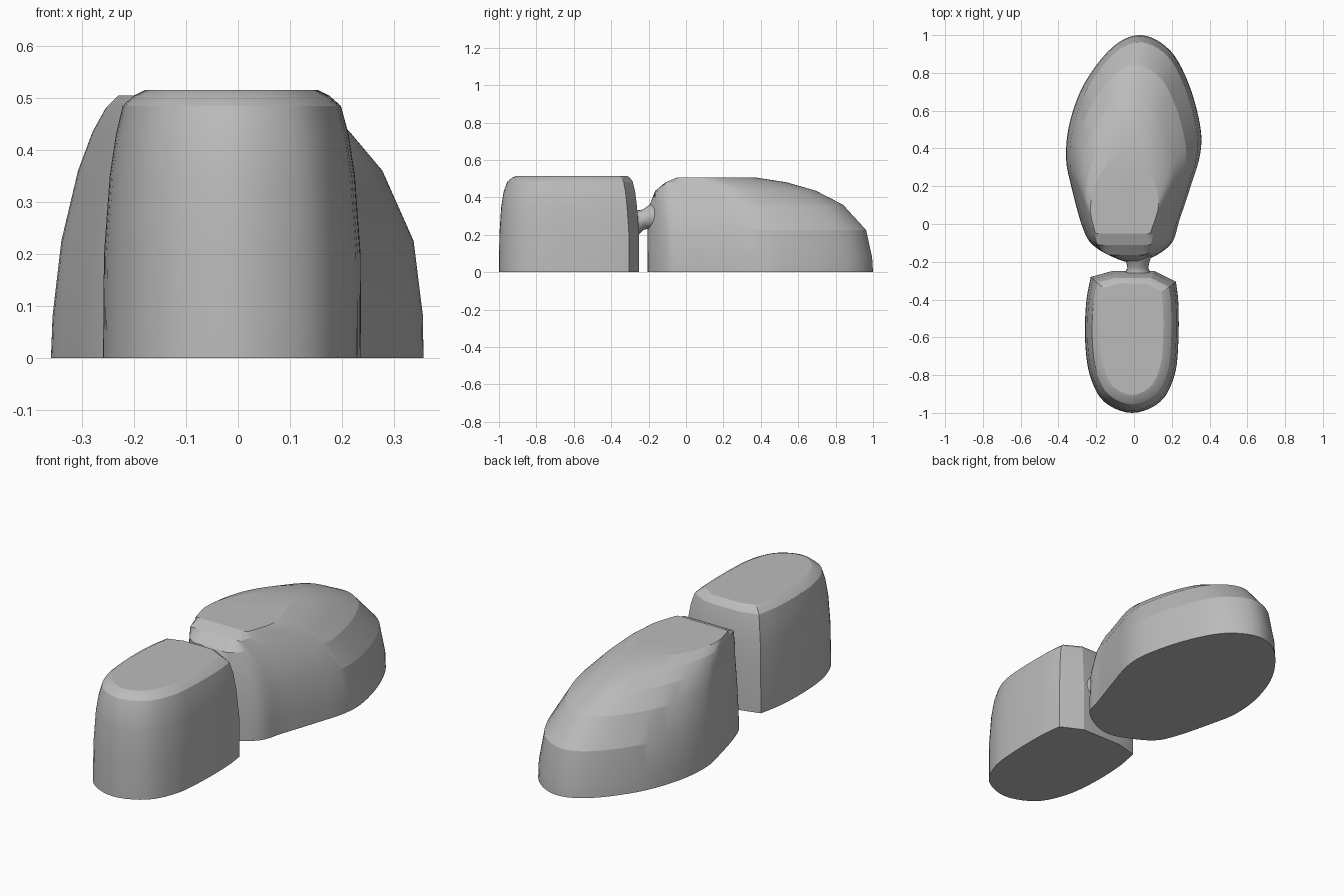
import bpy, bmesh, math
from mathutils import Vector

cube = bpy.data.objects.get("Cube")
if cube:
    bpy.data.objects.remove(cube, do_unlink=True)

grey = bpy.data.materials.new("plain grey")
grey.use_nodes = True
colour = (0.5, 0.5, 0.5, 1)
grey.diffuse_color = colour
grey.node_tree.nodes["Principled BSDF"].inputs["Base Color"].default_value = colour


def smooth_path(points, closed, steps=5):
    """Catmull-Rom curve through the points."""
    n = len(points)
    pick = (lambda i: Vector(points[i % n])) if closed else (
        lambda i: Vector(points[min(max(i, 0), n - 1)]))
    out = []
    for i in range(n if closed else n - 1):
        a, b, c, d = (pick(i + k) for k in (-1, 0, 1, 2))
        for s in range(steps):
            t = s / steps
            out.append(0.5 * (2 * b + (c - a) * t + (2 * a - 5 * b + 4 * c - d) * t * t
                              + (3 * b - a - 3 * c + d) * t ** 3))
    if not closed:
        out.append(pick(n - 1))
    return out


def finish(name, bm, angle):
    bmesh.ops.recalc_face_normals(bm, faces=bm.faces)
    mesh = bpy.data.meshes.new(name)
    bm.to_mesh(mesh)
    bm.free()
    obj = bpy.data.objects.new(name, mesh)
    bpy.context.collection.objects.link(obj)
    mesh.materials.append(grey)
    bpy.ops.object.select_all(action='DESELECT')
    obj.select_set(True)
    bpy.context.view_layer.objects.active = obj
    bpy.ops.object.shade_smooth_by_angle(angle=math.radians(angle))
    return obj


def loft(name, rings, angle):
    """Skin a stack of equal rings and cap both ends."""
    bm = bmesh.new()
    loops = [[bm.verts.new(p) for p in ring] for ring in rings]
    n = len(loops[0])
    for low, high in zip(loops, loops[1:]):
        for i in range(n):
            j = (i + 1) % n
            bm.faces.new((low[i], low[j], high[j], high[i]))
    bm.faces.new(loops[0][::-1])
    bm.faces.new(loops[-1])
    return finish(name, bm, angle)


def fitted_rings(outline, levels):
    """Fit the outline to x and y limits at each height, cut flat at the inner end."""
    xs, ys = [p.x for p in outline], [p.y for p in outline]
    rings = []
    for z, x0, x1, y0, y1, cut in levels:
        rings.append([(x0 + (p.x - min(xs)) / (max(xs) - min(xs)) * (x1 - x0),
                       max(cut, y0 + (p.y - min(ys)) / (max(ys) - min(ys)) * (y1 - y0)),
                       z) for p in outline])
    return rings


# Heel block: rounded front, faceted rear
heel_curve = smooth_path([(-.23, -.28), (-.255, -.42), (-.26, -.62), (-.235, -.8),
                          (-.16, -.94), (-.01, -1), (.14, -.94), (.215, -.8),
                          (.235, -.62), (.235, -.42), (.222, -.305)], False)
heel_outline = heel_curve + [Vector((.11, -.25)), Vector((-.12, -.25))]
heel_levels = [(0, -.26, .237, -1, -.25, -2), (.2, -.258, .236, -.998, -.25, -2),
               (.35, -.247, .225, -.988, -.262, -2), (.43, -.235, .213, -.975, -.272, -2),
               (.485, -.222, .198, -.955, -.285, -2), (.505, -.2, .175, -.93, -.3, -2),
               (.515, -.18, .155, -.905, -.315, -2)]
loft("heel_block", fitted_rings(heel_outline, heel_levels), 20)

# Toe block: asymmetric oval, sloping down toward the tip
toe_outline = smooth_path([(.04, 1), (.19, .92), (.29, .74), (.35, .52), (.35, .37),
                           (.3, .2), (.24, .02), (.2, -.1), (.1, -.175), (0, -.205),
                           (-.1, -.18), (-.22, -.11), (-.275, -.01), (-.33, .19),
                           (-.36, .35), (-.34, .54), (-.26, .75), (-.11, .94)], True)
toe_levels = [(0, -.36, .357, -.205, 1, -2), (.08, -.357, .356, -.205, .995, -2),
              (.225, -.34, .338, -.205, .963, -2), (.36, -.308, .278, -.2, .84, -.195),
              (.435, -.28, .215, -.2, .695, -.165), (.48, -.255, .17, -.2, .54, -.11),
              (.505, -.23, .13, -.2, .38, -.05)]
loft("toe_block", fitted_rings(toe_outline, toe_levels), 14)

# Short neck between the blocks, waisted in the middle
neck = []
for y, z, r in ((-.28, .26, .075), (-.255, .265, .066), (-.23, .28, .055),
                (-.2, .295, .062), (-.16, .3, .075)):
    neck.append([(.02 + r * math.cos(a), y, z + r * math.sin(a))
                 for a in (math.tau * k / 20 for k in range(20))])
loft("neck", neck, 40)
